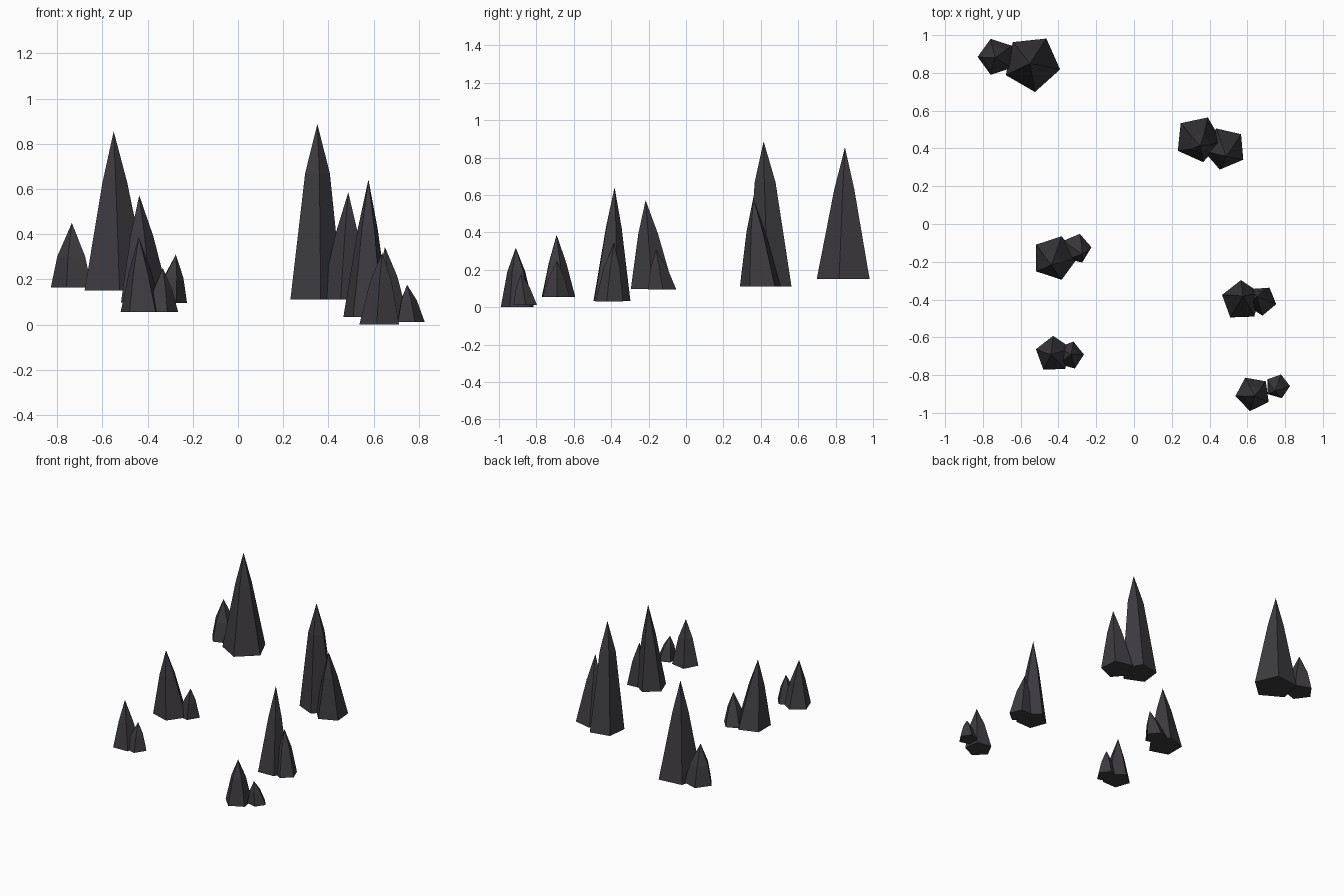
import bpy
import math

if "Cube" in bpy.data.objects:
    bpy.data.objects.remove(bpy.data.objects["Cube"])

# One dark stone colour
stone = bpy.data.materials.new("dark_stone")
stone.diffuse_color = (0.046, 0.043, 0.049, 1.0)
stone.use_nodes = True
stone.node_tree.nodes["Principled BSDF"].inputs["Base Color"].default_value = stone.diffuse_color


def spike(name, base, radius, turn, apex, shoulder, taper):
    """Five-sided rock: base ring, narrower shoulder ring, pointed tip."""
    verts = []
    for frac, scale in ((0.0, 1.0), (shoulder, taper)):
        centre = [b + (a - b) * frac for a, b in zip(apex, base)]
        for i in range(5):
            a = math.radians(turn + 72 * i)
            verts.append((centre[0] + radius * scale * math.cos(a),
                          centre[1] + radius * scale * math.sin(a),
                          centre[2]))
    verts.append(apex)
    faces = [(4, 3, 2, 1, 0)]
    for i in range(5):
        j = (i + 1) % 5
        faces += [(i, j, 5 + j, 5 + i), (5 + i, 5 + j, 10)]
    mesh = bpy.data.meshes.new(name)
    mesh.from_pydata(verts, [], faces)
    mesh.materials.append(stone)
    mesh.update()
    obj = bpy.data.objects.new(name, mesh)
    bpy.context.collection.objects.link(obj)
    return obj


# Back left pair
spike("back_left_tall_rock", (-.54, .85, .15), .152, -12, (-.55, .85, .855), .68, .38)
spike("back_left_small_rock", (-.728, .885, .165), .10, 36, (-.735, .88, .45), .48, .68)

# Back right pair
spike("back_right_tall_rock", (.34, .45, .11), .125, -6, (.351, .415, .887), .72, .47)
spike("back_right_small_rock", (.48, .40, .11), .115, 41, (.488, .36, .585), .62, .46)

# Middle left pair
spike("middle_left_tall_rock", (-.42, -.18, .097), .121, 0, (-.437, -.216, .572), .62, .46)
spike("middle_left_small_rock", (-.305, -.13, .095), .08, 5, (-.275, -.16, .31), .52, .60)

# Middle right pair
spike("middle_right_tall_rock", (.57, -.405, .033), .108, 20, (.577, -.382, .642), .64, .43)
spike("middle_right_small_rock", (.675, -.405, .03), .08, -14, (.65, -.385, .343), .58, .58)

# Front left pair
spike("front_left_tall_rock", (-.425, -.69, .055), .098, 20, (-.439, -.692, .387), .55, .52)
spike("front_left_small_rock", (-.34, -.695, .056), .075, 3, (-.333, -.69, .25), .52, .60)

# Front right pair
spike("front_right_tall_rock", (.63, -.898, 0), .094, 44, (.638, -.91, .318), .60, .54)
spike("front_right_small_rock", (.76, -.86, .012), .066, 2, (.748, -.882, .176), .58, .58)
